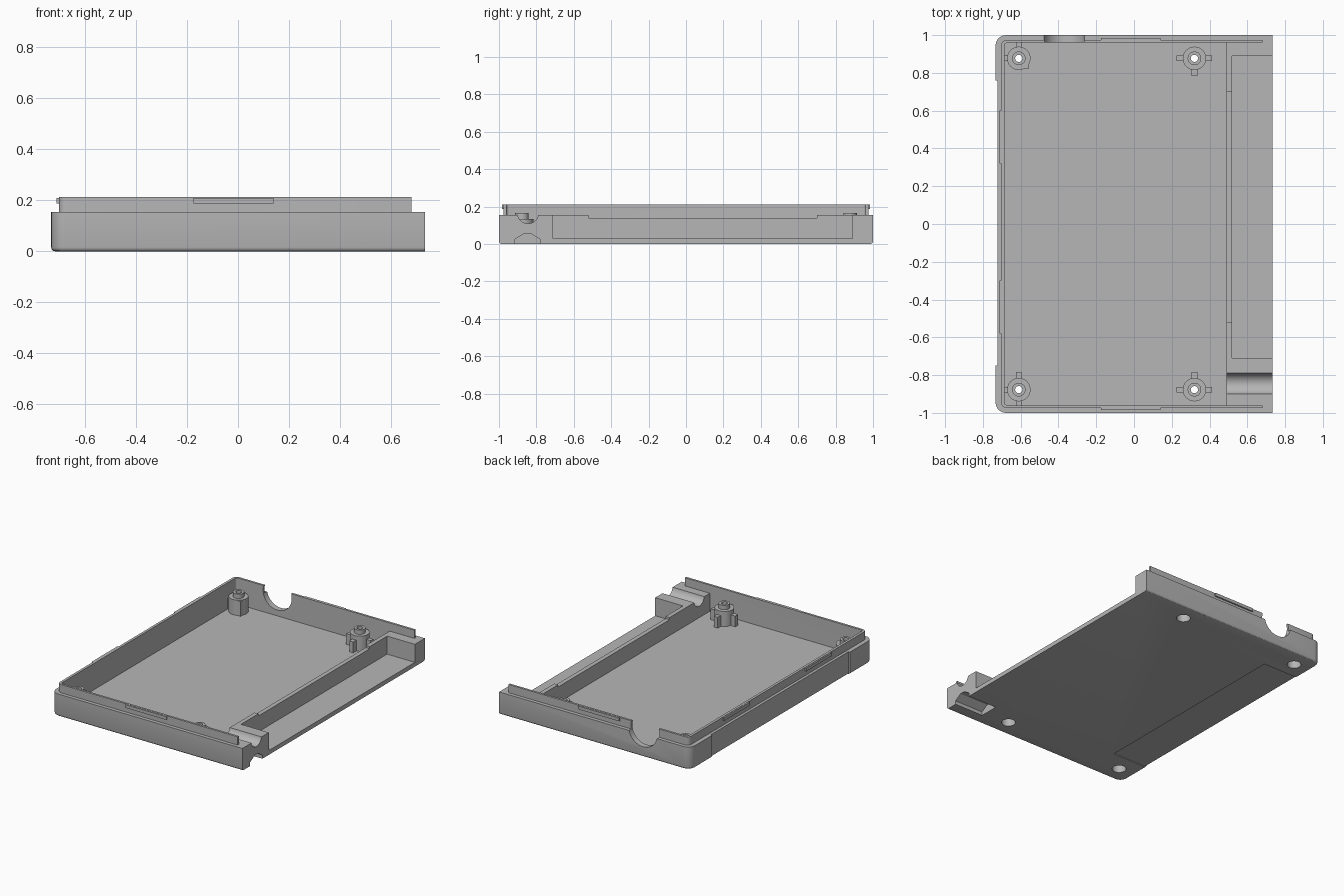
import bpy, bmesh, math
from mathutils import Vector

if "Cube" in bpy.data.objects:
    bpy.data.objects.remove(bpy.data.objects["Cube"], do_unlink=True)

plastic = bpy.data.materials.new("grey plastic")
plastic.use_nodes = True
GREY = (0.47, 0.47, 0.47, 1)
plastic.diffuse_color = GREY
for node in plastic.node_tree.nodes:
    if node.type == 'BSDF_PRINCIPLED':
        node.inputs["Base Color"].default_value = GREY


def prism(name, outline, low, high, axis='z', bevel=0):
    """Extrude a closed outline along an axis, optionally rounding the low rim."""
    place = {'z': lambda a, b, h: (a, b, h),
             'x': lambda a, b, h: (h, a, b),
             'y': lambda a, b, h: (a, h, b)}[axis]
    bm = bmesh.new()
    base = bm.faces.new([bm.verts.new(place(a, b, low)) for a, b in outline])
    moved = bmesh.ops.extrude_face_region(bm, geom=[base])["geom"]
    shift = Vector(place(0, 0, high - low))
    bmesh.ops.translate(bm, vec=shift, verts=[v for v in moved if isinstance(v, bmesh.types.BMVert)])
    bmesh.ops.recalc_face_normals(bm, faces=bm.faces)
    if bevel:
        right = max(v.co.x for v in bm.verts) - 0.001
        rim = [e for e in bm.edges if all(v.co.z < low + 0.001 for v in e.verts)
               and not all(v.co.x > right for v in e.verts)]
        bmesh.ops.bevel(bm, geom=rim, offset=bevel, segments=3, profile=0.5, affect='EDGES')
    mesh = bpy.data.meshes.new(name)
    bm.to_mesh(mesh)
    bm.free()
    mesh.materials.append(plastic)
    ob = bpy.data.objects.new(name, mesh)
    bpy.context.collection.objects.link(ob)
    return ob


def box(name, x0, x1, y0, y1, z0, z1):
    return prism(name, [(x0, y0), (x1, y0), (x1, y1), (x0, y1)], z0, z1)


def circle(a, b, r, n=32):
    return [(a + r * math.cos(math.tau * i / n), b + r * math.sin(math.tau * i / n)) for i in range(n)]


def left_rounded(x0, x1, y, r, n=6):
    """Rectangle whose two left corners are rounded."""
    pts = [(x1, -y), (x1, y)]
    for cy, start in ((y - r, 90), (r - y, 180)):
        for i in range(n + 1):
            t = math.radians(start + 90 * i / n)
            pts.append((x0 + r + r * math.cos(t), cy + r * math.sin(t)))
    return pts


def combine(target, tool, operation):
    mod = target.modifiers.new(operation.lower(), 'BOOLEAN')
    mod.operation, mod.object, mod.solver = operation, tool, 'EXACT'
    graph = bpy.context.evaluated_depsgraph_get()
    graph.update()
    mesh = bpy.data.meshes.new_from_object(target.evaluated_get(graph))
    target.modifiers.clear()
    target.data = mesh
    bpy.data.objects.remove(tool, do_unlink=True)


# Outer tray with the stepped lip, both solid for now
tray = prism("tray", left_rounded(-0.733, 0.733, 1.0, 0.055), 0, 0.155, bevel=0.015)
combine(tray, prism("lip", left_rounded(-0.703, 0.68, 0.975, 0.03), 0.1, 0.212), 'UNION')

# Main cavity, side bay, low divider and open top on the right
cuts = [
    prism("cavity", left_rounded(-0.685, 0.49, 0.96, 0.015), 0.03, 0.4),
    box("right_opening", 0.45, 0.9, -0.96, 0.96, 0.155, 0.4),
    box("side_bay", 0.52, 0.9, -0.71, 0.89, 0.03, 0.4),
    box("divider_dip", 0.44, 0.56, -0.52, 0.70, 0.14, 0.4),
    # Cable channel above and keyed notch below the front block
    prism("cable_channel", circle(-0.845, 0.165, 0.056), 0.44, 0.9, 'x'),
    prism("key_notch", [(-0.915, -0.1), (-0.915, 0.025), (-0.865, 0.056), (-0.83, 0.056),
                        (-0.78, 0.025), (-0.78, -0.1)], 0.51, 0.9, 'x'),
    # Round cable cutout in the back wall
    prism("back_cutout", circle(-0.37, 0.18, 0.11, 48), 0.9, 1.1, 'y'),
    # Shallow label recess on the underside and left wall
    box("label_under", -0.9, -0.46, -0.75, 0.76, -0.1, 0.005),
    box("label_side", -0.9, -0.722, -0.75, 0.76, -0.1, 0.4),
]
for cutter in cuts:
    combine(tray, cutter, 'DIFFERENCE')

# Screw bosses: sleeve, collar and ribs, then the drilled holes
ribs = {(-0.61, 0.877): "LU", (0.32, 0.877): "LRD",
        (-0.61, -0.877): "LUD", (0.32, -0.877): "LRU"}
way = {"L": (-1, 0), "R": (1, 0), "U": (0, 1), "D": (0, -1)}
for (x, y), sides in ribs.items():
    combine(tray, prism("boss", circle(x, y, 0.062), 0.02, 0.135), 'UNION')
    combine(tray, prism("collar", circle(x, y, 0.036), 0.1, 0.165), 'UNION')
    if sides == "LU":
        combine(tray, box("corner_pad", x - 0.02, x + 0.055, y - 0.055, y + 0.02, 0.02, 0.132), 'UNION')
    for s in sides:
        dx, dy = way[s]
        cx, cy = x + 0.067 * dx, y + 0.067 * dy
        wx, wy = (0.027, 0.015) if dx else (0.015, 0.027)
        combine(tray, box("rib", cx - wx, cx + wx, cy - wy, cy + wy, 0.02, 0.105), 'UNION')
    combine(tray, prism("screw_hole", circle(x, y, 0.019), -0.1, 0.3), 'DIFFERENCE')
    combine(tray, prism("screw_recess", circle(x, y, 0.045), -0.1, 0.085), 'DIFFERENCE')

tray.select_set(True)
bpy.context.view_layer.objects.active = tray
bpy.ops.object.shade_smooth_by_angle(angle=math.radians(30))

# Snap ridges near the top of the lip
for name, side in (("front_snap", -1), ("back_snap", 1)):
    y0, y1 = sorted((side * 0.97, side * 0.984))
    box(name, -0.175, 0.14, y0, y1, 0.188, 0.21)
for name, y in (("left_snap_front", -0.44), ("left_snap_back", 0.46)):
    box(name, -0.713, -0.698, y - 0.14, y + 0.14, 0.188, 0.21)
